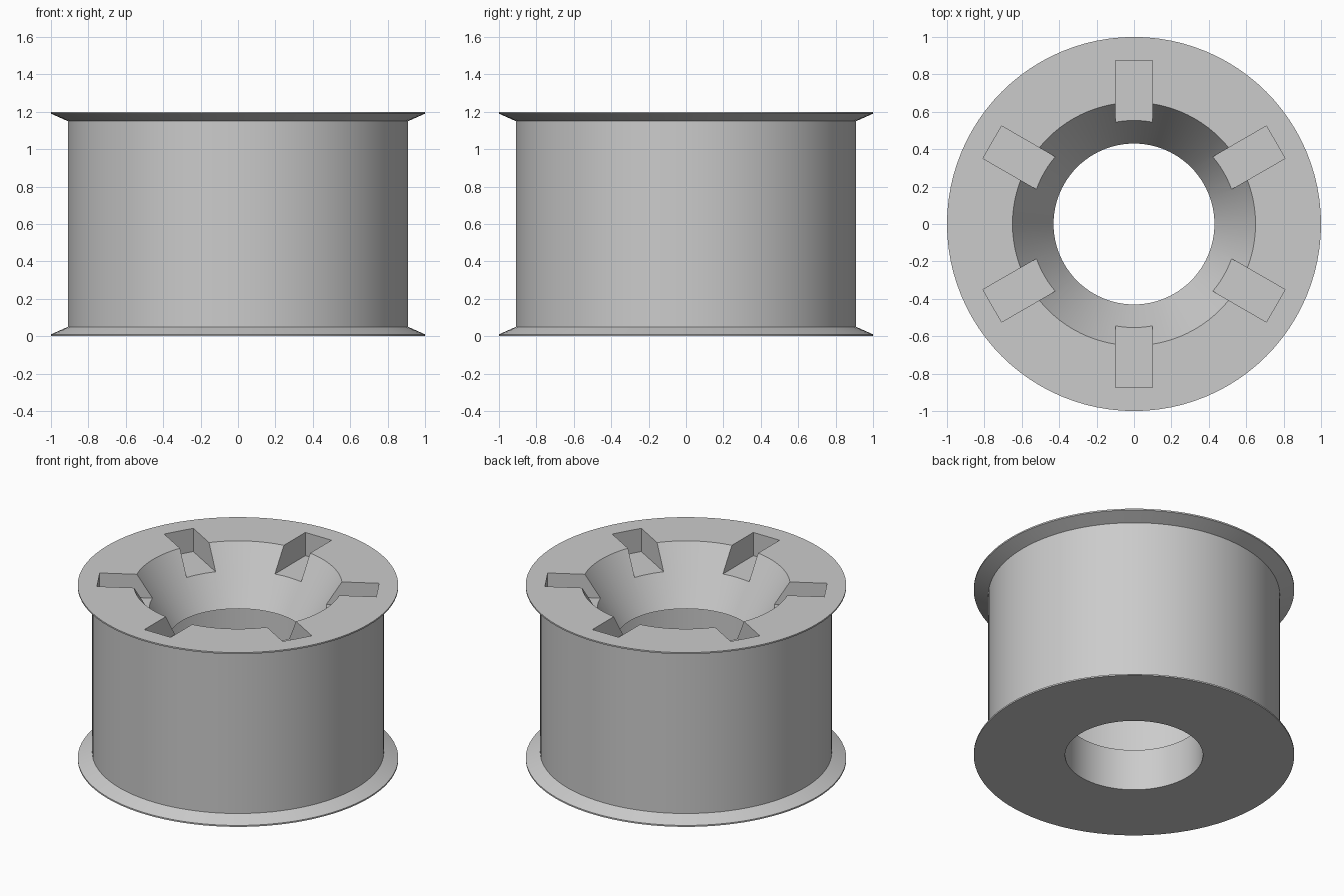
import bpy, bmesh
from math import cos, sin, pi
from mathutils import Matrix

cube = bpy.data.objects.get("Cube")
if cube:
    bpy.data.objects.remove(cube, do_unlink=True)

SEGMENTS = 96
HEIGHT = 1.2
FLANGE, BODY, BORE, MOUTH, POCKET = 1.0, 0.91, 0.43, 0.65, 0.75


def add_object(name, bm):
    bmesh.ops.recalc_face_normals(bm, faces=bm.faces)
    mesh = bpy.data.meshes.new(name)
    bm.to_mesh(mesh)
    bm.free()
    obj = bpy.data.objects.new(name, mesh)
    bpy.context.collection.objects.link(obj)
    return obj


def lathe(name, profile):
    """Revolve a closed (radius, height) profile around z."""
    bm = bmesh.new()
    rings = []
    for i in range(SEGMENTS):
        a = 2 * pi * i / SEGMENTS
        rings.append([bm.verts.new((r * cos(a), r * sin(a), z)) for r, z in profile])
    count = len(profile)
    for i in range(SEGMENTS):
        here, there = rings[i], rings[(i + 1) % SEGMENTS]
        for j in range(count):
            k = (j + 1) % count
            bm.faces.new((here[j], there[j], there[k], here[k]))
    return add_object(name, bm)


# Flanged roller with a funnel mouth and an inner bearing pocket
profile = [
    (BORE, 0), (FLANGE, 0), (FLANGE, 0.01), (BODY, 0.05),
    (BODY, HEIGHT - 0.05), (FLANGE, HEIGHT - 0.01), (FLANGE, HEIGHT),
    (MOUTH, HEIGHT), (BORE, 0.835),
    (POCKET, 0.835), (POCKET, 0.285), (BORE, 0.285),
]
roller = lathe("flanged_roller", profile)

# Six radial slots cut into the top face
inner, outer, width, depth = 0.3, 0.875, 0.2, 0.16
bm = bmesh.new()
for i in range(6):
    place = (Matrix.Rotation(pi / 6 + i * pi / 3, 4, "Z")
             @ Matrix.Translation(((inner + outer) / 2, 0, HEIGHT))
             @ Matrix.Diagonal((outer - inner, width, 2 * depth, 1)))
    bmesh.ops.create_cube(bm, size=1, matrix=place)
cutter = add_object("slot_cutter", bm)
cutter.hide_render = True

cut = roller.modifiers.new("slots", "BOOLEAN")
cut.operation = "DIFFERENCE"
cut.solver = "EXACT"
cut.object = cutter
bpy.context.view_layer.objects.active = roller
roller.select_set(True)
bpy.ops.object.modifier_apply(modifier=cut.name)
bpy.data.objects.remove(cutter, do_unlink=True)

# Single grey material
grey = bpy.data.materials.new("light_grey")
grey.use_nodes = True
colour = (0.6, 0.6, 0.6, 1)
grey.diffuse_color = colour
grey.node_tree.nodes["Principled BSDF"].inputs["Base Color"].default_value = colour
roller.data.materials.clear()
roller.data.materials.append(grey)
bpy.ops.object.shade_smooth_by_angle(angle=pi / 9)
